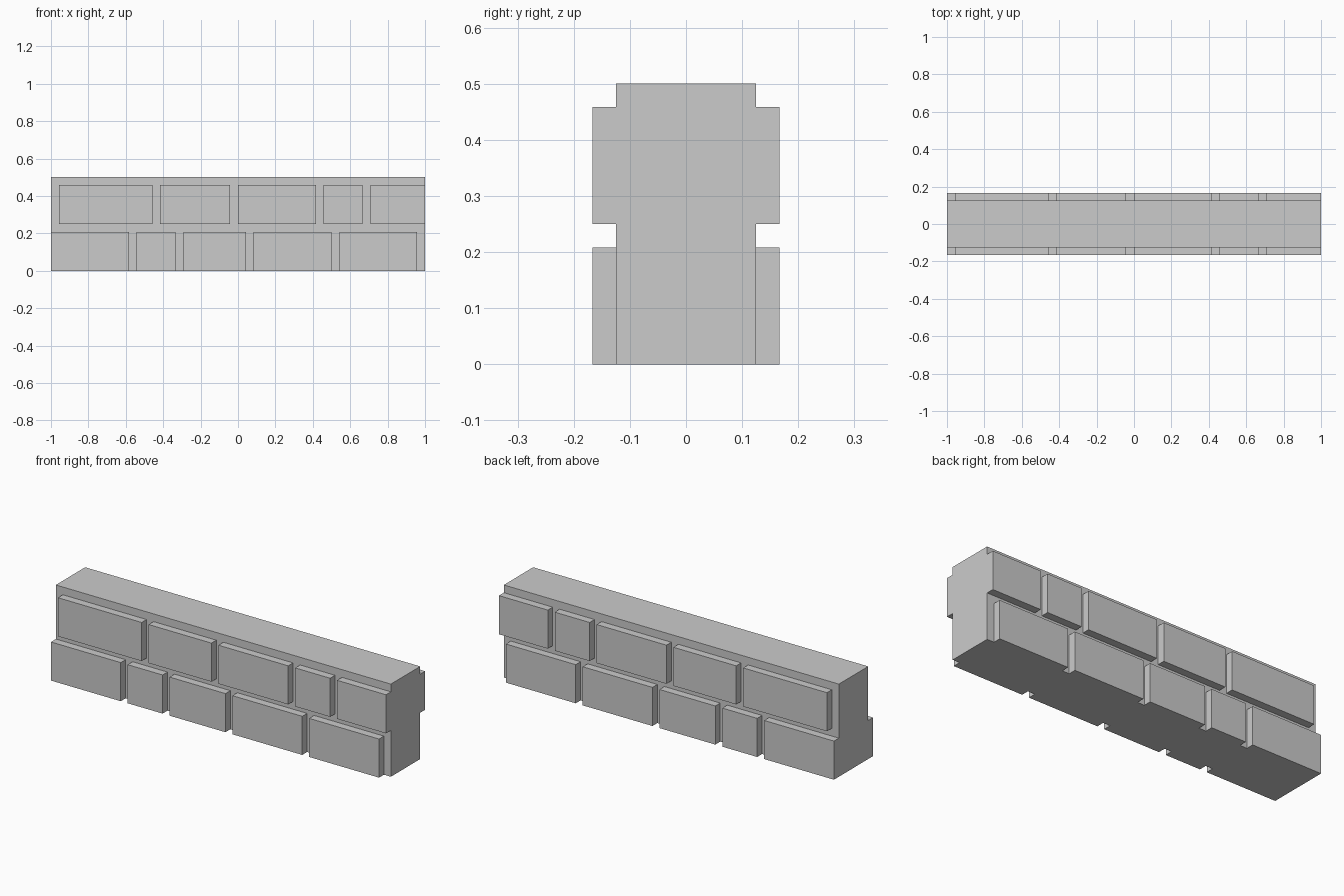
import bpy, bmesh
from mathutils import Vector

if "Cube" in bpy.data.objects:
    bpy.data.objects.remove(bpy.data.objects["Cube"])

U = 1 / 24                     # joint width, the module of the wall
CORE_Y, HEIGHT = 3 * U, 12 * U

# Brick courses: (z bottom, z top, [(x start, x end), ...]) in modules
courses = [
    (0, 5, [(-24, -14), (-13, -8), (-7, 1), (2, 12), (13, 23)]),
    (6, 11, [(-23, -11), (-10, -1), (0, 10), (11, 16), (17, 24)]),
]

bm = bmesh.new()

# Solid core
bmesh.ops.create_cube(bm, size=1)
for v in bm.verts:
    v.co = Vector((v.co.x * 2, v.co.y * 2 * CORE_Y, (v.co.z + 0.5) * HEIGHT))


def cut(point, normal):
    bmesh.ops.bisect_plane(bm, geom=bm.verts[:] + bm.edges[:] + bm.faces[:],
                           plane_co=point, plane_no=normal, dist=1e-5)


# Score the core along every brick edge
for x in sorted({x for c in courses for span in c[2] for x in span}):
    if abs(x) < 24:
        cut((x * U, 0, 0), (1, 0, 0))
for z in (5, 6, 11):
    cut((0, 0, z * U), (0, 0, 1))

# Raise the bricks on the front and back faces
for side in (-1, 1):
    for z0, z1, spans in courses:
        for x0, x1 in spans:
            region = []
            for f in bm.faces:
                c = f.calc_center_median()
                if (abs(c.y - side * CORE_Y) < 1e-4 and abs(f.normal.y) > 0.9
                        and x0 * U < c.x < x1 * U and z0 * U < c.z < z1 * U):
                    region.append(f)
            res = bmesh.ops.extrude_face_region(bm, geom=region)
            verts = [g for g in res["geom"] if isinstance(g, bmesh.types.BMVert)]
            bmesh.ops.translate(bm, verts=verts, vec=(0, side * U, 0))
            bmesh.ops.delete(bm, geom=[f for f in region if f.is_valid],
                             context='FACES')
            bm.normal_update()

# Merge coplanar faces into clean flat ones
bmesh.ops.recalc_face_normals(bm, faces=bm.faces[:])
bmesh.ops.dissolve_limit(bm, angle_limit=0.01, verts=bm.verts[:], edges=bm.edges[:])

mesh = bpy.data.meshes.new("brick_wall")
bm.to_mesh(mesh)
bm.free()
wall = bpy.data.objects.new("brick_wall", mesh)
bpy.context.collection.objects.link(wall)
